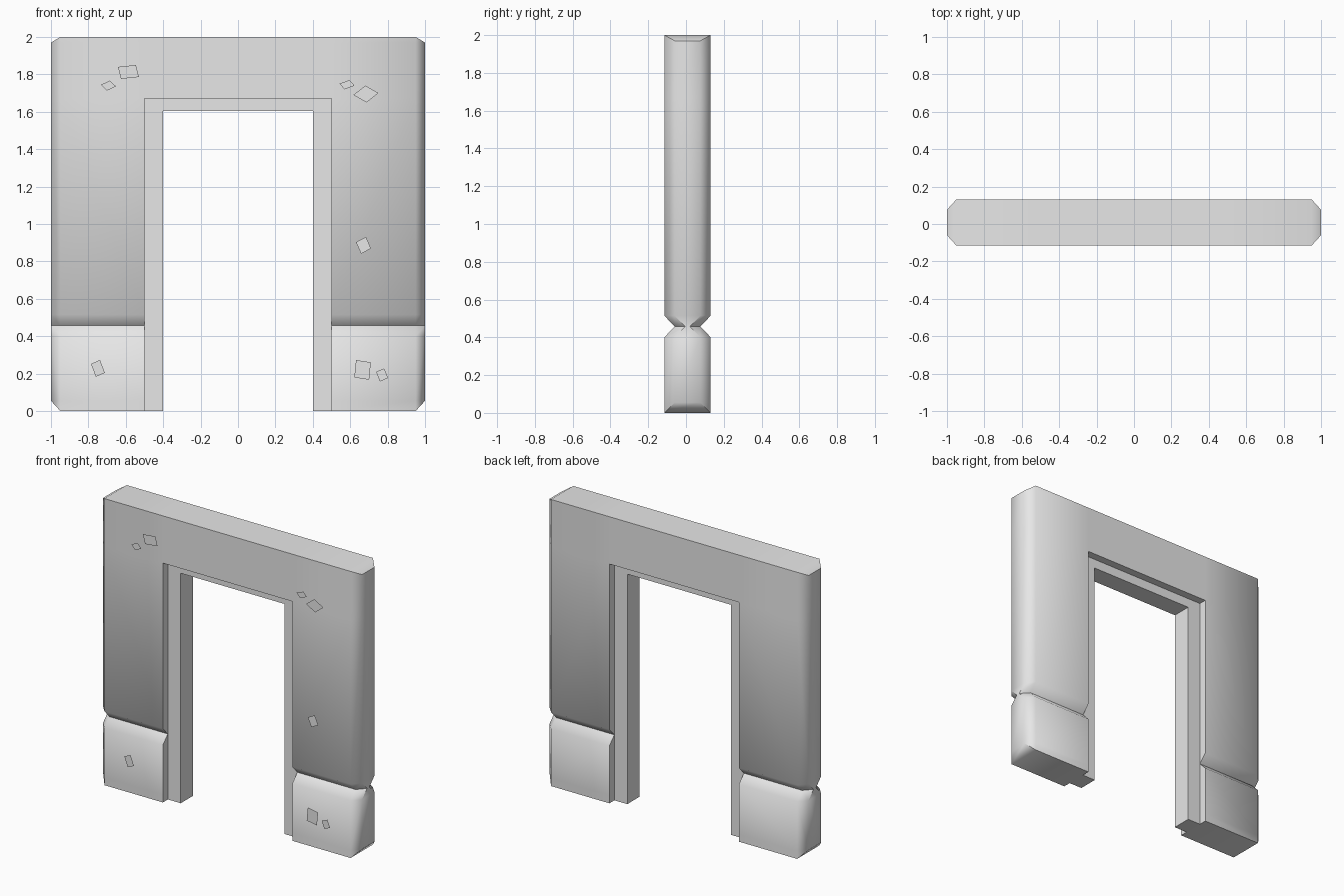
import bpy, bmesh, math
from mathutils import Vector

cube = bpy.data.objects.get("Cube")
if cube:
    bpy.data.objects.remove(cube)

stone = bpy.data.materials.new("grey stone")
stone.use_nodes = True
GREY = (0.8, 0.8, 0.8, 1)
stone.diffuse_color = GREY
stone.node_tree.nodes["Principled BSDF"].inputs["Base Color"].default_value = GREY

MID = 0.008      # y of the wall's middle plane
HALF = 0.123     # half thickness of the wall
CUT = 0.055      # chamfer size and groove depth
JAMB = 0.5       # inner side of each leg
DOOR_TOP = 1.67


def finish(name, bm, recalc=True):
    bmesh.ops.remove_doubles(bm, verts=bm.verts, dist=0.0005)
    bmesh.ops.dissolve_degenerate(bm, edges=bm.edges, dist=0.0005)
    if recalc:
        bmesh.ops.recalc_face_normals(bm, faces=bm.faces)
    mesh = bpy.data.meshes.new(name)
    bm.to_mesh(mesh)
    bm.free()
    mesh.materials.append(stone)
    obj = bpy.data.objects.new(name, mesh)
    bpy.context.collection.objects.link(obj)
    bpy.ops.object.select_all(action='DESELECT')
    obj.select_set(True)
    bpy.context.view_layer.objects.active = obj
    bpy.ops.object.shade_smooth_by_angle(angle=math.radians(50))
    return obj


def section(bm, side, z, inset=0.0, tip=False):
    """Half of the wall's outline at height z, from front jamb to back jamb."""
    f = HALF - inset
    shoulder = 1 - CUT + 0.005
    end, e = (shoulder, f) if tip else (1, f - CUT)
    pts = [(JAMB, -f), (shoulder, -f), (end, -e), (end, e), (shoulder, f), (JAMB, f)]
    return [bm.verts.new((side * x, y + MID, z)) for x, y in pts]


def loft(bm, rings, closed):
    for low, high in zip(rings, rings[1:]):
        n = len(low)
        for i in range(n if closed else n - 1):
            j = (i + 1) % n
            bm.faces.new((low[i], low[j], high[j], high[i]))


# Wall: two chamfered legs with a V groove, bridged by the lintel
bm = bmesh.new()
lintel = {}
for side in (-1, 1):
    leg = [section(bm, side, 0, tip=True), section(bm, side, CUT),
           section(bm, side, 0.4), section(bm, side, 0.457, inset=CUT),
           section(bm, side, 0.515), section(bm, side, DOOR_TOP)]
    bm.faces.new(leg[0])
    loft(bm, leg, closed=True)
    lintel[side] = [leg[-1], section(bm, side, 1.97), section(bm, side, 2, tip=True)]
    loft(bm, lintel[side], closed=False)
left, right = lintel[1], lintel[-1]
for k in (0, 1):
    for i in (0, -1):
        bm.faces.new((right[k][i], left[k][i], left[k + 1][i], right[k + 1][i]))
bm.faces.new((right[0][0], left[0][0], left[0][-1], right[0][-1]))
bm.faces.new(left[2] + right[2][::-1])
finish("wall", bm)

# Door frame: a thinner arch set back inside the opening
bm = bmesh.new()
inner, top = 0.4, 1.605
arch = [(-JAMB, 0), (-JAMB, DOOR_TOP), (JAMB, DOOR_TOP), (JAMB, 0),
        (inner, 0), (inner, top), (-inner, top), (-inner, 0)]
depth = HALF - CUT
face = bm.faces.new([bm.verts.new((x, MID - depth, z)) for x, z in arch])
extruded = bmesh.ops.extrude_face_region(bm, geom=[face])["geom"]
bmesh.ops.translate(bm, vec=(0, 2 * depth, 0),
                    verts=[g for g in extruded if isinstance(g, bmesh.types.BMVert)])
finish("door_frame", bm)

# Stone chips: small flat plates on the front, as centre and two half diagonals
chips = [
    ((-.586, 1.813), (.056, -.027), (.04, .037)),
    ((-.693, 1.74), (.04, -.004), (.008, .027)),
    ((.583, 1.745), (.04, -.005), (.013, .025)),
    ((.684, 1.695), (.067, .005), (-.003, .045)),
    ((.671, .886), (.04, -.017), (.013, .045)),
    ((-.749, .228), (.037, -.024), (.011, .045)),
    ((.666, .22), (.035, -.053), (.044, .04)),
    ((.77, .193), (.032, -.016), (.011, .035)),
]
bm = bmesh.new()
for centre, across, up in chips:
    c, a, b = Vector(centre), Vector(across), Vector(up)
    bm.faces.new([bm.verts.new((p.x, -MID - HALF, p.y))
                  for p in (c + a, c + b, c - a, c - b)])
finish("stone_chips", bm, recalc=False)
